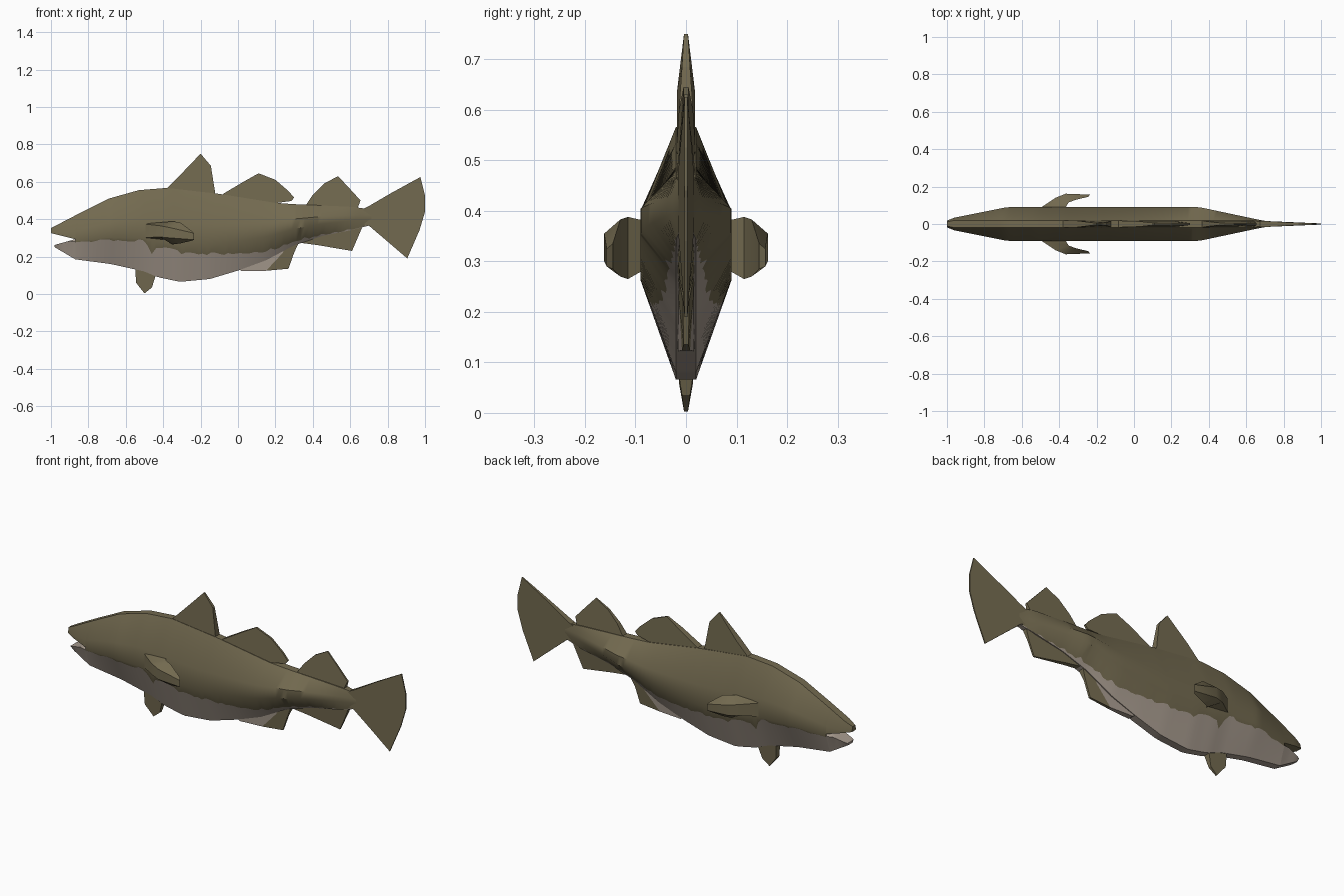
import bpy, bmesh, math, random

if "Cube" in bpy.data.objects:
    bpy.data.objects.remove(bpy.data.objects["Cube"])
random.seed(4)


def material(name, rgb):
    m = bpy.data.materials.new(name)
    m.diffuse_color = (*rgb, 1)
    m.use_nodes = True
    m.node_tree.nodes["Principled BSDF"].inputs["Base Color"].default_value = m.diffuse_color
    return m


BROWN = material("olive brown skin", (0.172, 0.145, 0.080))
PALE = material("pale belly", (0.39, 0.33, 0.275))


def make(name, verts, faces, mats, smooth=0):
    me = bpy.data.meshes.new(name)
    me.from_pydata(verts, [], faces)
    bm = bmesh.new()
    bm.from_mesh(me)
    bmesh.ops.recalc_face_normals(bm, faces=bm.faces[:])
    bm.to_mesh(me)
    bm.free()
    for m in mats:
        me.materials.append(m)
    if smooth:
        me.shade_smooth()
        me.set_sharp_from_angle(angle=math.radians(smooth))
    ob = bpy.data.objects.new(name, me)
    bpy.context.collection.objects.link(ob)
    return ob


def lerp_table(table, x):
    for (x0, v0), (x1, v1) in zip(table, table[1:]):
        if x <= x1:
            return v0 + (v1 - v0) * max(0, (x - x0) / (x1 - x0))
    return table[-1][1]


def loft(rings):
    n = len(rings[0])
    verts = [p for r in rings for p in r]
    faces = [(i * n + j, i * n + (j + 1) % n, (i + 1) * n + (j + 1) % n, (i + 1) * n + j)
             for i in range(len(rings) - 1) for j in range(n)]
    faces += [tuple(range(n)), tuple(range(len(verts) - n, len(verts)))]
    return verts, faces


# Body: back line, belly line, half width and colour border along x
BACK = [(-1, .352), (-.85, .43), (-.69, .51), (-.53, .555), (-.38, .567), (-.1, .535),
        (.2, .487), (.3, .48), (.62, .465), (.72, .45)]
BELLY = [(-.98, .25), (-.87, .185), (-.68, .16), (-.5, .12), (-.43, .09), (-.31, .065),
         (-.15, .08), (0, .125), (.15, .18), (.3, .26), (.45, .31), (.6, .34), (.72, .37)]
WIDTH = [(-1, .018), (-.96, .034), (-.68, .09), (.35, .09), (.68, .02), (.72, .014)]
BORDER = [(-1, .3), (-.9, .285), (-.6, .288), (-.51, .285), (-.48, .25), (-.46, .205), (-.44, .25),
          (-.38, .245), (-.3, .22), (0, .21), (.15, .23), (.3, .28), (.45, .32), (.55, .33), (.72, .37)]
# Mouth: edge of the upper and lower jaw
UPPER_LIP = [(-1, .325), (-.87, .293)]
LOWER_LIP = [(-.98, .262), (-.87, .293)]


def section(x, jaw=None):
    top, low, w = (lerp_table(t, x) for t in (BACK, BELLY, WIDTH))
    edge = min(.02, w * .6)
    hi, mid = low + .64 * (top - low), low + .40 * (top - low)
    f = (lerp_table(BORDER, x) + random.uniform(-.009, .009) - low) / (mid - low)
    f = min(.97, max(.03, f))
    half = [(edge, top), (w, hi), (w, mid), (edge + (w - edge) * f, low + (mid - low) * f), (edge, low)]
    if jaw == "upper":
        lip = lerp_table(UPPER_LIP, x)
        half = [(y, max(z, lip)) for y, z in half]
    if jaw == "lower":
        lip = lerp_table(LOWER_LIP, x)
        half = [(y * (.85 if i == 1 else 1), min(z, lip)) for i, (y, z) in enumerate(half)]
    return [(x, y, z) for y, z in half] + [(x, -y, z) for y, z in reversed(half)]


def skin(name, x0, x1, steps, pale_rows, jaw=None):
    rings = [section(x0 + (x1 - x0) * i / steps, jaw) for i in range(steps + 1)]
    ob = make(name, *loft(rings), [BROWN, PALE], 40)
    for p in ob.data.polygons[:steps * 10]:
        p.material_index = int(p.index % 10 in pale_rows)
    return ob


skin("body", -.87, .72, 70, (3, 4, 5))
skin("upper_jaw", -1, -.87, 6, (), "upper")
lower_jaw = skin("lower_jaw", -.98, -.87, 6, range(10), "lower")
for p in lower_jaw.data.polygons:
    p.material_index = 1


# Flat fins: outline points (x, z, half thickness in thousandths)
def fin(name, outline, mat=BROWN):
    sides = [[(x, s * t / 1000, z) for x, z, t in outline] for s in (-1, 1)]
    return make(name, *loft(sides), [mat])


fin("first_dorsal_fin", [(-.4, .53, 18), (-.38, .565, 18), (-.31, .635, 18), (-.2, .75, 4),
                         (-.145, .685, 8), (-.122, .54, 18), (-.13, .5, 18)])
fin("second_dorsal_fin", [(-.1, .5, 18), (-.08, .535, 18), (.03, .6, 14), (.11, .645, 5), (.2, .61, 5),
                          (.27, .55, 5), (.3, .515, 5), (.285, .497, 6), (.21, .487, 16), (.2, .45, 18)])
fin("third_dorsal_fin", [(.36, .45, 18), (.365, .478, 18), (.4, .53, 12), (.46, .59, 6), (.535, .63, 4),
                         (.6, .56, 4), (.655, .5, 5), (.64, .46, 14), (.62, .44, 16)])
fin("tail_fin", [(.64, .44, 16), (.7, .47, 16), (.82, .54, 9), (.975, .625, 3), (1, .525, 3), (1, .44, 3),
                 (.97, .34, 3), (.905, .19, 3), (.8, .28, 9), (.7, .365, 16), (.64, .38, 16)])
fin("first_anal_fin_front", [(-.02, .15, 18), (.02, .122, 16), (.15, .124, 8), (.24, .22, 14),
                             (.25, .26, 18), (.1, .2, 18)], PALE)
fin("first_anal_fin_back", [(.15, .124, 8), (.27, .135, 5), (.3, .22, 6), (.325, .275, 16),
                            (.25, .26, 18), (.24, .22, 14)])
fin("second_anal_fin", [(.32, .275, 16), (.42, .262, 12), (.61, .23, 4), (.64, .3, 5),
                        (.67, .37, 14), (.6, .37, 16), (.45, .33, 18)])
fin("belly_fin", [(-.55, .15, 18), (-.545, .06, 14), (-.5, .003, 4), (-.46, .035, 8),
                  (-.44, .1, 18), (-.46, .15, 18)])

# Side fins: swept paddles (front x, y, low z, high z, back x, y, low z, high z)
PADDLE = [(-.51, .08, .30, .375, -.37, .08, .285, .38),
          (-.42, .14, .305, .365, -.35, .115, .265, .388),
          (-.365, .162, .30, .355, -.31, .13, .27, .383),
          (-.235, .157, .29, .325, -.245, .145, .285, .335)]
for side, label in ((-1, "left"), (1, "right")):
    ring = [[(fx, side * fy, fl), (fx, side * fy, fh), (bx, side * by, bh), (bx, side * by, bl)]
            for fx, fy, fl, fh, bx, by, bl, bh in PADDLE]
    make(label + "_side_fin", *loft(ring), [BROWN], 30)
